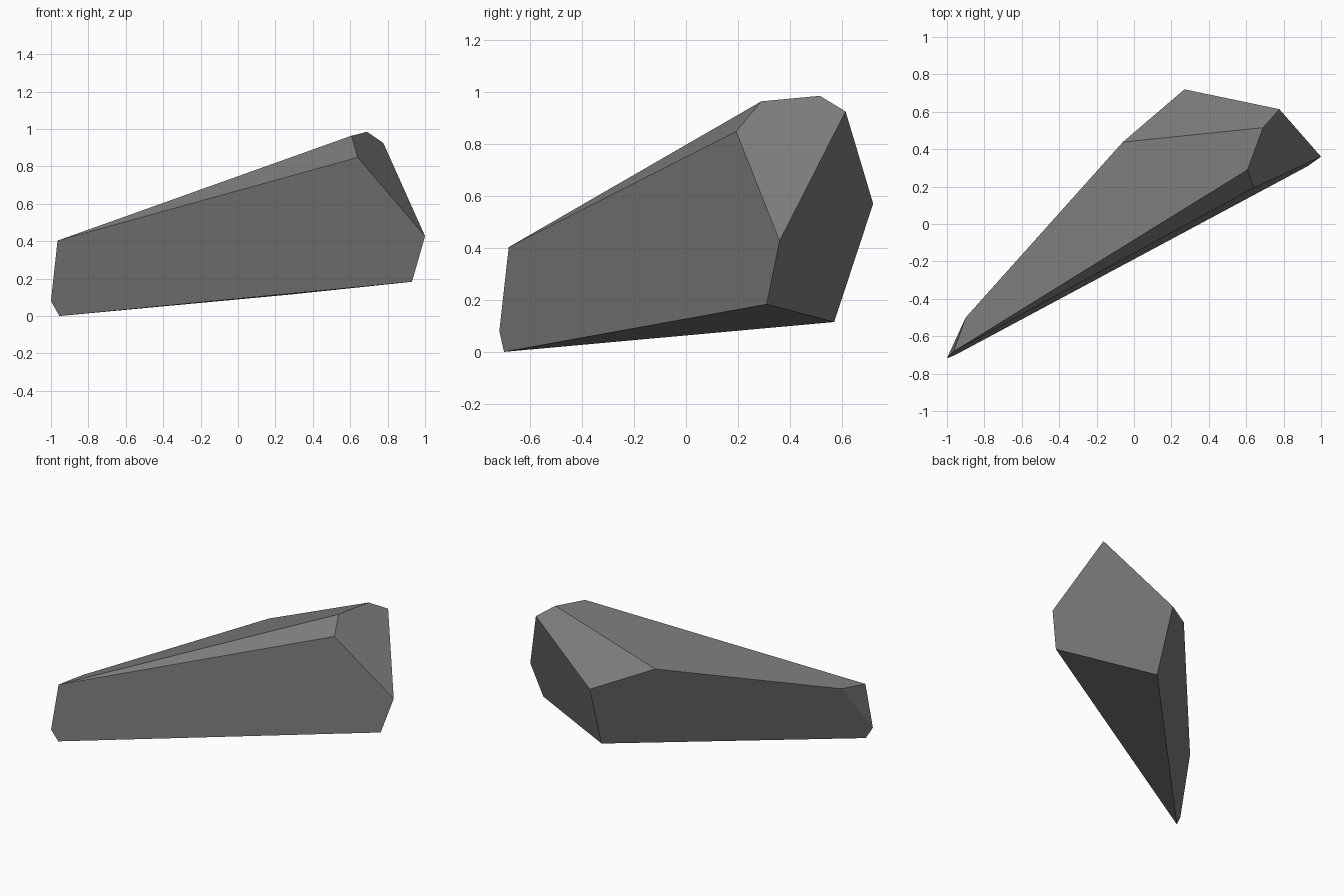
import bpy, bmesh, math

cube = bpy.data.objects.get("Cube")
if cube:
    bpy.data.objects.remove(cube, do_unlink=True)

# Stone colour
stone = bpy.data.materials.new("stone_grey")
stone.use_nodes = True
colour = (0.2, 0.2, 0.2, 1.0)
stone.diffuse_color = colour
bsdf = stone.node_tree.nodes["Principled BSDF"]
bsdf.inputs["Base Color"].default_value = colour
bsdf.inputs["Roughness"].default_value = 0.9

# Corners of the faceted shard
narrow_tip = [(-1.0, -0.718, 0.08), (-0.955, -0.70, 0.0),
              (-0.965, -0.682, 0.403), (-0.90, -0.50, 0.42)]
top_ridge = [(0.607, 0.29, 0.964), (0.64, 0.193, 0.848),
             (0.69, 0.515, 0.985), (-0.06, 0.438, 0.697)]
broad_end = [(0.777, 0.614, 0.925), (1.0, 0.36, 0.427), (0.93, 0.31, 0.183),
             (0.28, 0.57, 0.115), (0.27, 0.72, 0.57)]

# Wrap the corners in a hull, then merge coplanar triangles into flat facets
bm = bmesh.new()
for corner in narrow_tip + top_ridge + broad_end:
    bm.verts.new(corner)
bmesh.ops.convex_hull(bm, input=bm.verts[:])
bmesh.ops.dissolve_limit(bm, angle_limit=math.radians(3),
                         verts=bm.verts[:], edges=bm.edges[:])
bmesh.ops.recalc_face_normals(bm, faces=bm.faces[:])

mesh = bpy.data.meshes.new("rock_shard")
bm.to_mesh(mesh)
bm.free()
mesh.materials.append(stone)
rock = bpy.data.objects.new("rock_shard", mesh)
bpy.context.collection.objects.link(rock)
